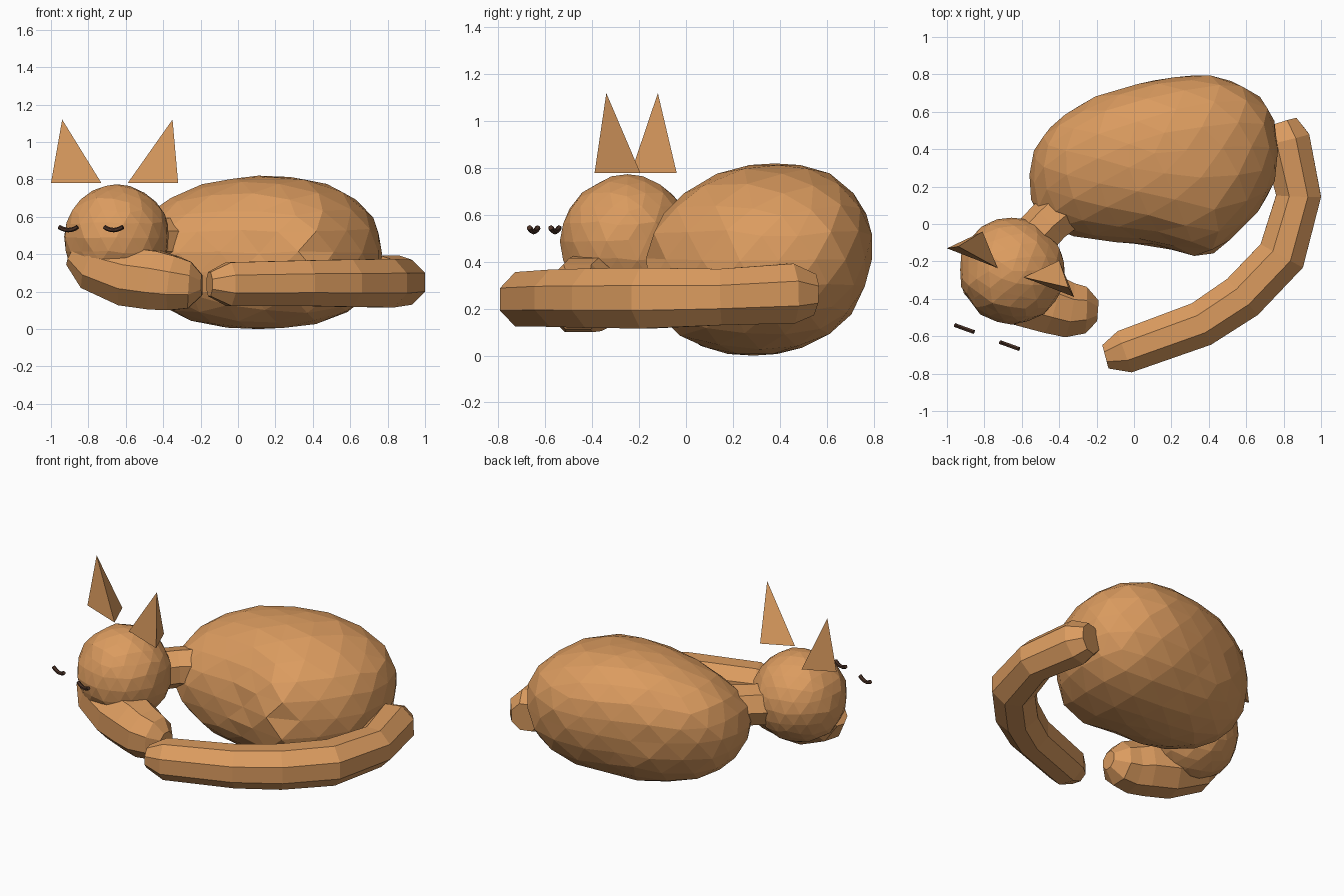
import bpy
import bmesh
import math
import random
from mathutils import Vector

random.seed(4)
default = bpy.data.objects.get("Cube")
if default:
    bpy.data.objects.remove(default, do_unlink=True)


def make_material(name, rgb):
    mat = bpy.data.materials.new(name)
    mat.use_nodes = True
    color = (*rgb, 1)
    mat.diffuse_color = color
    mat.node_tree.nodes["Principled BSDF"].inputs["Base Color"].default_value = color
    return mat


fur = make_material("ginger fur", (0.71, 0.33, 0.115))
dark = make_material("dark brown", (0.07, 0.032, 0.02))


def finish(bm, name, mat):
    bmesh.ops.recalc_face_normals(bm, faces=bm.faces)
    mesh = bpy.data.meshes.new(name)
    bm.to_mesh(mesh)
    bm.free()
    mesh.materials.append(mat)
    obj = bpy.data.objects.new(name, mesh)
    bpy.context.collection.objects.link(obj)
    return obj


def blob(name, shape, jitter):
    """Faceted ball whose unit points are moved by a shape rule."""
    bm = bmesh.new()
    bmesh.ops.create_icosphere(bm, subdivisions=3, radius=1)
    for v in bm.verts:
        inner = abs(v.co.z) < 0.95
        v.co = shape(v.co)
        if inner:
            v.co += Vector([random.uniform(-jitter, jitter) for _ in range(3)])
    return finish(bm, name, fur)


def tube(name, stations, sides, mat):
    """Faceted tube through (x, y, z, radius) stations, closed at both ends."""
    bm = bmesh.new()
    points = [Vector(s[:3]) for s in stations]
    rings = []
    for i, (p, s) in enumerate(zip(points, stations)):
        along = points[min(i + 1, len(points) - 1)] - points[max(i - 1, 0)]
        side = along.cross(Vector((0, 0, 1))).normalized()
        up = side.cross(along).normalized()
        ring = []
        for k in range(sides):
            a = math.tau * (k + 0.5) / sides
            ring.append(bm.verts.new(p + s[3] * (side * math.cos(a) + up * math.sin(a))))
        rings.append(ring)
    for a, b in zip(rings, rings[1:]):
        for k in range(sides):
            n = (k + 1) % sides
            bm.faces.new((a[k], a[n], b[n], b[k]))
    bm.faces.new(rings[0])
    bm.faces.new(rings[-1])
    return finish(bm, name, mat)


# Plump body: full at the rump, lower at the shoulders, swelling at haunch and chest
def body_shape(p):
    full = 2.35
    p = p / sum(abs(c) ** full for c in p) ** (1 / full)
    y = 0.06 * p.x + 0.43 * p.y * (1 + 0.15 * p.x) + 0.045 * p.z
    rise = 0.41 * p.z * (1 + 0.12 * min(p.x, 0) * (p.z > 0))
    haunch = 0.1 * math.exp(-((p.x - 0.45) / 0.3) ** 2) * max(0, -p.y)
    chest = 0.05 * math.exp(-(p - Vector((-0.8, -0.65, 0.05))).length_squared / 0.2)
    return Vector((0.11 + 0.66 * p.x - 0.8 * chest, 0.333 + y - haunch - chest, 0.41 + rise))


blob("body", body_shape, 0.006)

# Head and neck
blob("head", lambda p: Vector((-0.65, -0.25, 0.49)) + p * 0.284, 0.006)
tube("neck", [(-0.6, -0.15, 0.46, 0.13), (-0.45, 0.01, 0.47, 0.125),
              (-0.3, 0.14, 0.46, 0.14)], 7, fur)

# Foreleg tucked under the chin, ending in a paw
tube("foreleg", [(-0.88, -0.31, 0.4, 0.07), (-0.78, -0.34, 0.34, 0.14),
                 (-0.59, -0.39, 0.28, 0.17), (-0.44, -0.43, 0.26, 0.17),
                 (-0.35, -0.46, 0.245, 0.158), (-0.26, -0.46, 0.235, 0.135),
                 (-0.193, -0.465, 0.235, 0.06)], 8, fur)

# Tail curling round to the front
tube("tail", [(0.785, 0.54, 0.26, 0.095), (0.813, 0.45, 0.265, 0.138),
              (0.88, 0.15, 0.25, 0.13), (0.79, -0.17, 0.245, 0.14),
              (0.58, -0.39, 0.245, 0.137), (0.36, -0.535, 0.245, 0.132),
              (-0.05, -0.683, 0.24, 0.126), (-0.153, -0.71, 0.24, 0.07)], 8, fur)

# Three-sided ears standing clear of the head
for name, x, y, tip in (("right_ear", -1, -0.13, (0.06, 0.01)),
                        ("left_ear", -0.59, -0.285, (0.24, -0.055))):
    bm = bmesh.new()
    base = [bm.verts.new((x + dx, y + dy, 0.78))
            for dx, dy in ((0, 0), (0.19, 0.09), (0.27, -0.105))]
    apex = bm.verts.new((x + tip[0], y + tip[1], 1.12))
    bm.faces.new(base)
    for k in range(3):
        bm.faces.new((base[k], base[(k + 1) % 3], apex))
    finish(bm, name, fur)

# Closed eyes as small sagging arcs
for name, x, y in (("right_eye", -0.907, -0.559), ("left_eye", -0.665, -0.65)):
    arc = []
    for k in range(7):
        t = k / 3 - 1
        arc.append((x + 0.05 * t, y - 0.018 * t, 0.529 + 0.017 * t * t, 0.012))
    tube(name, arc, 6, dark)
